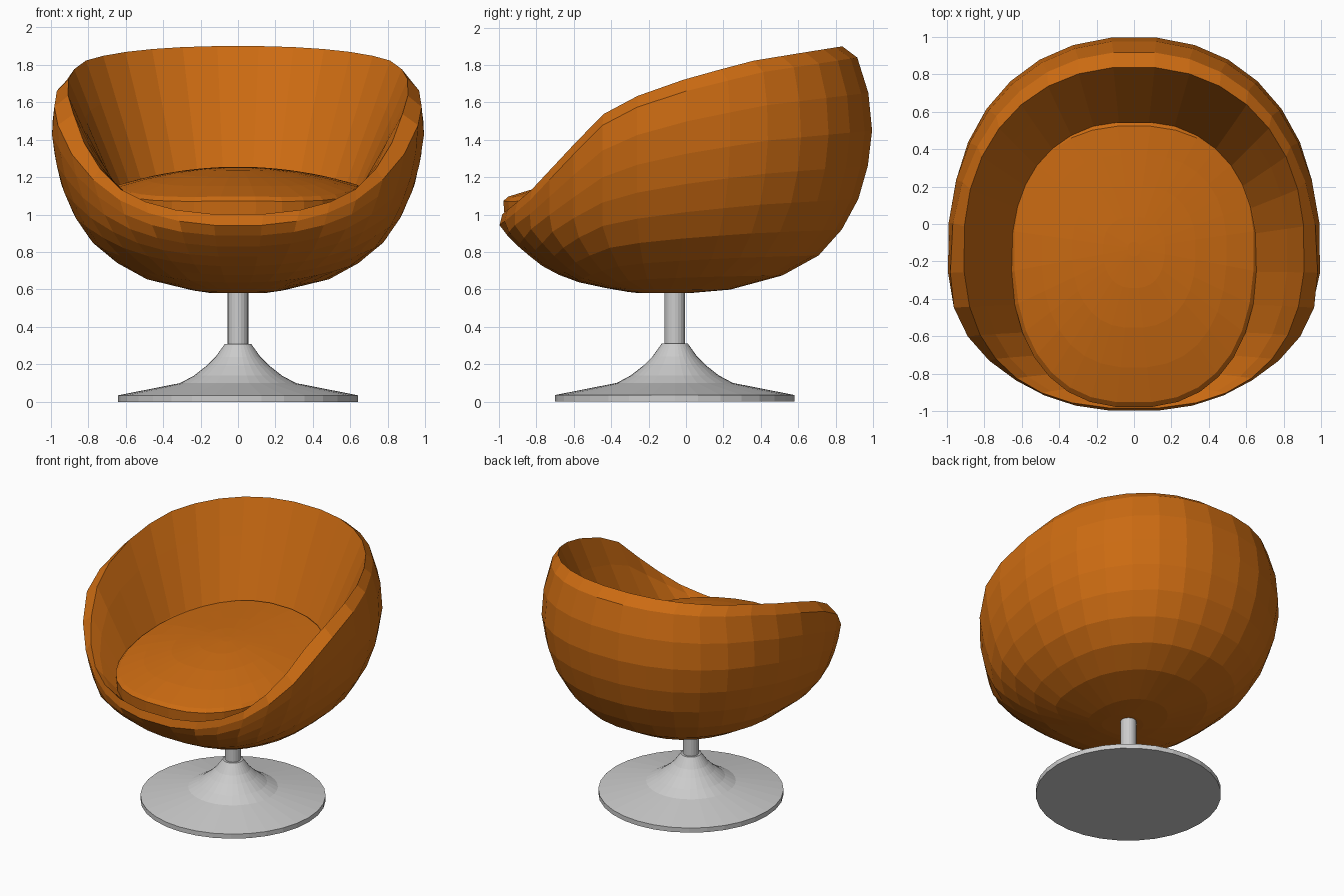
import bpy, bmesh, math

if "Cube" in bpy.data.objects:
    bpy.data.objects.remove(bpy.data.objects["Cube"])

CY = -0.13   # plan centre of the bowl


def lerp_table(table, v):
    # piecewise linear lookup: rows are (key, values...)
    if v <= table[0][0]:
        return table[0][1:]
    for a, b in zip(table, table[1:]):
        if v <= b[0]:
            t = (v - a[0]) / (b[0] - a[0])
            return tuple(p + (q - p) * t for p, q in zip(a[1:], b[1:]))
    return table[-1][1:]


def plan(th, half_x, front, back, p=2.2, p_front=2.45):
    # rounded-square outline with separate front and back reach
    s, c = math.sin(th), math.cos(th)
    e = 2 / (p_front if c > 0 else p)
    x = half_x * math.copysign(abs(s) ** e, s)
    reach = (CY - front) if c > 0 else (back - CY)
    return x, CY - reach * math.copysign(abs(c) ** e, c)


def build(name, rings, mat):
    # skin a stack of closed rings and cap both ends
    bm = bmesh.new()
    vr = [[bm.verts.new(p) for p in r] for r in rings]
    n = len(vr[0])
    for a, b in zip(vr, vr[1:]):
        for i in range(n):
            j = (i + 1) % n
            bm.faces.new((a[i], a[j], b[j], b[i]))
    for r in (vr[0], vr[-1]):
        bm.faces.new(r)
    bmesh.ops.recalc_face_normals(bm, faces=bm.faces)
    me = bpy.data.meshes.new(name)
    bm.to_mesh(me)
    bm.free()
    ob = bpy.data.objects.new(name, me)
    bpy.context.collection.objects.link(ob)
    me.materials.append(mat)
    return ob


def paint(name, rgb):
    m = bpy.data.materials.new(name)
    m.diffuse_color = (*rgb, 1)
    m.use_nodes = True
    m.node_tree.nodes["Principled BSDF"].inputs["Base Color"].default_value = m.diffuse_color
    return m


orange = paint("orange_upholstery", (0.60, 0.147, 0.006))
grey = paint("grey_metal", (0.51, 0.51, 0.51))

# bowl silhouette: z, half width, front y, back y
BODY = [(0.58, 0.14, -0.25, 0.02), (0.59, 0.22, -0.35, 0.2),
        (0.65, 0.48, -0.63, 0.46), (0.73, 0.63, -0.78, 0.65),
        (0.82, 0.755, -0.89, 0.76), (0.93, 0.84, -1.0, 0.845),
        (1.0, 0.88, -1.0, 0.89), (1.15, 0.945, -1.0, 0.955),
        (1.3, 0.98, -1.0, 0.985), (1.45, 1.0, -1.0, 1.0),
        (1.65, 0.975, -1.0, 0.98), (1.74, 0.945, -1.0, 0.955),
        (1.84, 0.91, -0.98, 0.92)]
# outer rim height along y
RIM = [(-1.0, 0.94), (-0.975, 0.96), (-0.85, 1.06), (-0.66, 1.26),
       (-0.46, 1.47), (-0.25, 1.58), (0.0, 1.66), (0.4, 1.76), (0.92, 1.84)]

# bowl shell: outer rings, rim, inner wall, floor
N = 32
STEPS = [0, 0.015, 0.075, 0.16, 0.27, 0.4, 0.54, 0.69, 0.85, 1]
columns = []
for i in range(N):
    th = 2 * math.pi * (i + 0.5) / N
    zr = 1.4
    for _ in range(12):
        zr = lerp_table(RIM, plan(th, *lerp_table(BODY, zr))[1])[0]
    col = []
    for s in STEPS:
        z = 0.58 + (zr - 0.58) * s
        col.append((*plan(th, *lerp_table(BODY, z)), z))
    k = (zr - 0.94) / 0.9
    crest, seat_z = zr + 0.06, 0.96 + 0.24 * k
    col.append((*plan(th, 0.91, -0.985, 0.84), crest))
    col.append((*plan(th, 0.82, -0.975, 0.73), crest + (seat_z - crest) * 0.36))
    col.append((*plan(th, 0.655, -0.96, 0.535), seat_z))
    col.append((*plan(th, 0.5, -0.8, 0.4), 0.96))
    columns.append(col)
build("bowl_shell", list(zip(*columns)), orange)


# seat cushion: domed pad sloping down to the front
def pad_z(x, y):
    return 1.255 - 0.10 * (x / 0.65) ** 2 - 0.16 * (max(0, -y) / 0.96) ** 2


rings = []
for f, low in [(0.99, True), (1.0, False), (0.97, False), (0.75, False),
               (0.5, False), (0.25, False), (0.05, False)]:
    ring = []
    for i in range(N):
        x, y = plan(2 * math.pi * (i + 0.5) / N, 0.66, -0.98, 0.545, 2.35, 2.4)
        x, y = x * f, CY + (y - CY) * f
        ring.append((x, y, 0.97 if low else pad_z(x, y) - (0.015 if f == 1 else 0)))
    rings.append(ring)
build("seat_cushion", rings, orange)


# turned pedestal parts
def turned(name, profile, n, cy=-0.06):
    return build(name, [[(r * math.cos(2 * math.pi * i / n),
                          cy + r * math.sin(2 * math.pi * i / n), z)
                         for i in range(n)] for r, z in profile], grey)


turned("pedestal_base", [(0.64, 0), (0.64, 0.035), (0.31, 0.1), (0.235, 0.14),
                         (0.165, 0.195), (0.12, 0.24), (0.07, 0.31)], 32)
turned("pedestal_post", [(0.055, 0.3), (0.055, 0.62)], 20)
